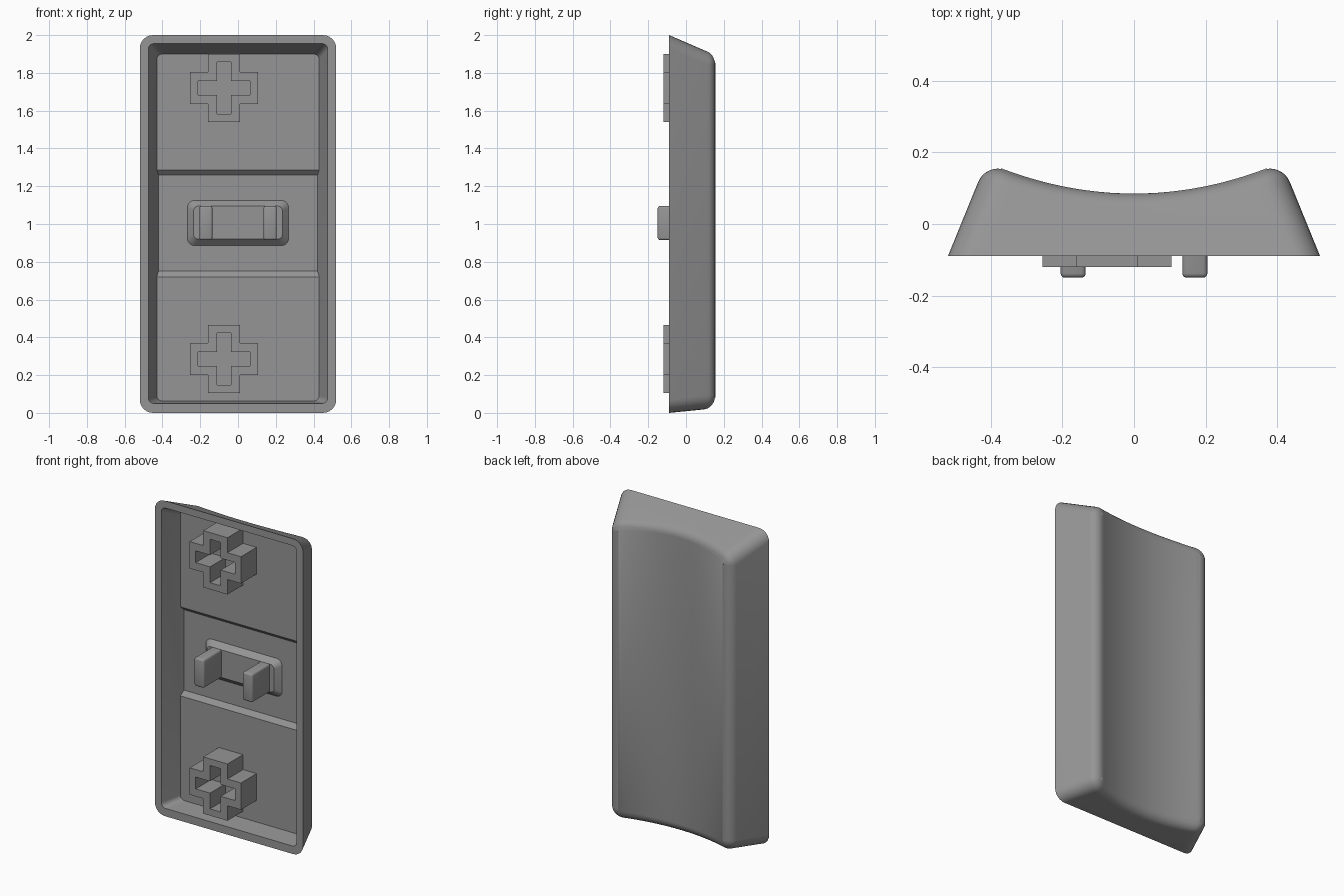
import bpy, bmesh, math
from mathutils import Vector

if "Cube" in bpy.data.objects:
    bpy.data.objects.remove(bpy.data.objects["Cube"])

grey = bpy.data.materials.new("warm_grey")
grey.diffuse_color = (0.3, 0.3, 0.3, 1)
grey.use_nodes = True
grey.node_tree.nodes["Principled BSDF"].inputs["Base Color"].default_value = grey.diffuse_color


def finish(name, bm, angle=30):
    bmesh.ops.recalc_face_normals(bm, faces=bm.faces)
    me = bpy.data.meshes.new(name)
    bm.to_mesh(me)
    bm.free()
    ob = bpy.data.objects.new(name, me)
    bpy.context.collection.objects.link(ob)
    me.materials.append(grey)
    bpy.ops.object.select_all(action='DESELECT')
    ob.select_set(True)
    bpy.context.view_layer.objects.active = ob
    bpy.ops.object.shade_smooth_by_angle(angle=math.radians(angle))
    return ob


# Half outline of a rounded rectangle: (edge position u, normal nx, normal nz)
ARC, EDGE = 6, 32
arc = [(math.sin(a), math.cos(a)) for a in (math.pi / 2 * i / ARC for i in range(ARC + 1))]
HALF = ([(-1, -s, c) for s, c in reversed(arc)]
        + [(-1 + 2 * i / EDGE, 0, 1) for i in range(1, EDGE)]
        + [(1, s, c) for s, c in arc])
SPEC = [(h, False) for h in HALF] + [(h, True) for h in reversed(HALF)]
N = len(HALF)


def rounded_ring(bm, half_x, z0, z1, r, y):
    ring = []
    for (u, nx, nz), top in SPEC:
        z = z1 - r + r * nz if top else z0 + r - r * nz
        ring.append(bm.verts.new((u * (half_x - r) + r * nx, y, z)))
    return ring


def bridge(bm, a, b):
    for i in range(len(a)):
        j = (i + 1) % len(a)
        bm.faces.new((a[i], a[j], b[j], b[i]))


# Cap shell: tapered walls, rolled edge, and a cylindrical dish on the back
FRONT, FILLET, CORE_X, CORE_R = -0.09, 0.06, 0.38, 0.015


def dish(x):
    return 0.085 + x * x / 1.95


def fillet_point(spec, top, t):
    u, nx, nz = spec
    x = u * (CORE_X - CORE_R) + CORE_R * nx
    yc = dish(x) - FILLET * math.sqrt(1 + (x / 0.975) ** 2)
    slope = 0.43 if top else 0.1
    tilt = math.atan(slope)
    inset = slope * (yc + FILLET * math.sin(tilt) - FRONT) + FILLET * math.cos(tilt)
    inset += CORE_R * (1 - nz)
    start = math.atan(0.38) * nx * nx + tilt * nz * nz
    end = math.pi / 2 + 0.37 * nx * nx
    a = start + (end - start) * t
    out = FILLET * math.cos(a)
    px = x + out * nx
    depth = inset - out * nz
    y = dish(px) if t == 1 else yc + FILLET * math.sin(a)
    return Vector((px, y, 2 - depth if top else depth))


bm = bmesh.new()
base = rounded_ring(bm, 0.52, 0, 2, 0.07, FRONT)
prev = base
STEPS = 8
for k in range(STEPS + 1):
    ring = [bm.verts.new(fillet_point(s, top, k / STEPS)) for s, top in SPEC]
    bridge(bm, prev, ring)
    prev = ring
for i in range(N - 1):
    bm.faces.new((prev[i], prev[i + 1], prev[2 * N - 2 - i], prev[2 * N - 1 - i]))

# Front rim and cavity, whose floor has a deeper middle band
FLOOR, DEEP = 0.036, 0.06
rim = rounded_ring(bm, 0.475, 0.05, 1.955, 0.03, FRONT)
bridge(bm, base, rim)
floor = rounded_ring(bm, 0.43, 0.063, 1.90, 0.03, FLOOR)
steps = [(0.72, FLOOR, 0.43), (0.75, DEEP, 0.421), (1.26, DEEP, 0.421), (1.285, FLOOR, 0.43)]
right = [bm.verts.new((x, y, z)) for z, y, x in steps]
left = [bm.verts.new((-x, y, z)) for z, y, x in steps]
for i in range(2 * N):
    j = (i + 1) % (2 * N)
    if i == N - 1:
        bm.faces.new([rim[j], rim[i], floor[i]] + right + [floor[j]])
    elif j == 0:
        bm.faces.new([rim[j], rim[i], floor[i]] + left[::-1] + [floor[j]])
    else:
        bm.faces.new((rim[i], rim[j], floor[j], floor[i]))
bm.faces.new(floor[:N] + [right[0], left[0]])
bm.faces.new(floor[N:] + [left[3], right[3]])
for k in range(3):
    bm.faces.new((left[k], right[k], right[k + 1], left[k + 1]))
finish("cap_shell", bm)

# Raised pad with sloping sides in the middle band
bm = bmesh.new()
low = rounded_ring(bm, 0.268, 0.885, 1.125, 0.04, DEEP)
high = rounded_ring(bm, 0.235, 0.92, 1.095, 0.025, 0.025)
bridge(bm, low, high)
bm.faces.new(high)
finish("centre_pad", bm)

# Two prongs with softened front edges
for side, name in ((-1, "left_prong"), (1, "right_prong")):
    bm = bmesh.new()
    bmesh.ops.create_cube(bm, size=1)
    for v in bm.verts:
        v.co = Vector((side * 0.17 + v.co.x * 0.07, -0.06 + v.co.y * 0.18, 1.005 + v.co.z * 0.18))
    edges = [e for e in bm.edges if min(v.co.y for v in e.verts) < -0.1]
    bmesh.ops.bevel(bm, geom=edges, offset=0.012, segments=3, profile=0.5, affect='EDGES')
    finish(name, bm)


# Hollow cross-shaped stems
def cross(bm, cz, reach, half, y):
    quarter = [(reach, -half), (reach, half), (half, half)]
    pts = []
    for k in range(4):
        c, s = [(1, 0), (0, 1), (-1, 0), (0, -1)][k]
        pts += [(c * x - s * z, s * x + c * z) for x, z in quarter]
    return [bm.verts.new((-0.075 + x, y, cz + z)) for x, z in pts]


for cz, name in ((0.285, "lower_stem"), (1.72, "upper_stem")):
    bm = bmesh.new()
    loops = [cross(bm, cz, 0.18, 0.085, FLOOR), cross(bm, cz, 0.18, 0.085, -0.12),
             cross(bm, cz, 0.1375, 0.0375, -0.12), cross(bm, cz, 0.1375, 0.0375, FLOOR)]
    for a, b in zip(loops, loops[1:]):
        bridge(bm, a, b)
    bridge(bm, loops[3], loops[0])
    finish(name, bm)
